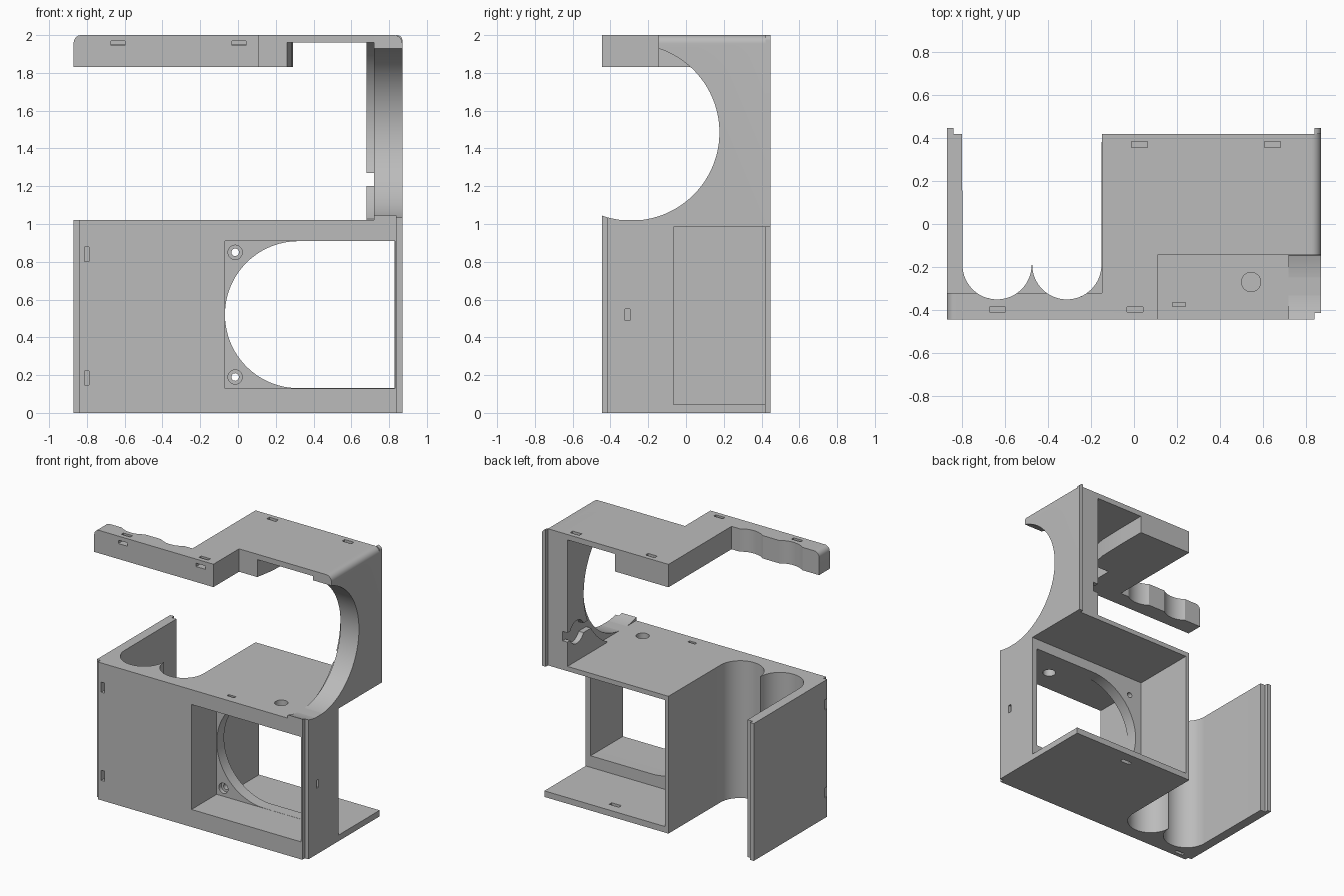
import bpy, bmesh, math

cube = bpy.data.objects.get("Cube")
if cube:
    bpy.data.objects.remove(cube)

grey = bpy.data.materials.new("plain_grey")
grey.use_nodes = True
grey.diffuse_color = (0.5, 0.5, 0.5, 1)
grey.node_tree.nodes["Principled BSDF"].inputs["Base Color"].default_value = (0.5, 0.5, 0.5, 1)

FRONT, BACK, LIP = -0.445, 0.42, 0.447
SIDE, DECK, TOP = 0.87, 1.02, 2.0


def arc(cx, cy, r, start, end, n=32):
    angles = [math.radians(start + (end - start) * i / n) for i in range(n + 1)]
    return [(cx + r * math.cos(a), cy + r * math.sin(a)) for a in angles]


def rect(a0, a1, b0, b1):
    return [(a0, b0), (a1, b0), (a1, b1), (a0, b1)]


def prism(name, profile, axis, lo, hi):
    """Extrude a closed 2D profile along one axis."""
    place = {"x": lambda a, b, h: (h, a, b),
             "y": lambda a, b, h: (a, h, b),
             "z": lambda a, b, h: (a, b, h)}[axis]
    bm = bmesh.new()
    ends = [[bm.verts.new(place(a, b, h)) for a, b in profile] for h in (lo, hi)]
    bm.faces.new(ends[0])
    bm.faces.new(ends[1])
    for i in range(len(profile)):
        j = (i + 1) % len(profile)
        bm.faces.new((ends[0][i], ends[0][j], ends[1][j], ends[1][i]))
    bmesh.ops.recalc_face_normals(bm, faces=bm.faces)
    mesh = bpy.data.meshes.new(name)
    bm.to_mesh(mesh)
    bm.free()
    mesh.materials.append(grey)
    obj = bpy.data.objects.new(name, mesh)
    bpy.context.collection.objects.link(obj)
    return obj


def box(name, x0, x1, y0, y1, z0, z1):
    return prism(name, rect(x0, x1, y0, y1), "z", z0, z1)


def slot(x, y, z, sx, sy, sz):
    return box("slot_cutter", x - sx / 2, x + sx / 2, y - sy / 2, y + sy / 2, z - sz / 2, z + sz / 2)


def round_top_edge(obj, x, radius=0.045):
    """Round the upper edges lying on the given outer side."""
    bm = bmesh.new()
    bm.from_mesh(obj.data)
    edges = [e for e in bm.edges
             if all(abs(v.co.x - x) < 0.001 and abs(v.co.z - TOP) < 0.001 for v in e.verts)]
    bmesh.ops.bevel(bm, geom=edges, offset=radius, segments=8, profile=0.5, affect="EDGES")
    bm.to_mesh(obj.data)
    bm.free()


def carve(obj, cutters):
    for c in cutters:
        c.hide_render = True
        mod = obj.modifiers.new("cut", "BOOLEAN")
        mod.operation, mod.solver, mod.object = "DIFFERENCE", "EXACT", c
    bpy.context.view_layer.update()
    graph = bpy.context.evaluated_depsgraph_get()
    mesh = bpy.data.meshes.new_from_object(obj.evaluated_get(graph))
    obj.modifiers.clear()
    obj.data = mesh
    for c in cutters:
        bpy.data.objects.remove(c)


# Lower body: front block, two round bays, left wall and divider
bays = [(-0.3125, -0.19), (-0.6375, -0.19)]
outline = [(-0.84, FRONT), (0.84, FRONT), (0.84, -0.415), (SIDE, -0.415),
           (SIDE, -0.065), (-0.12, -0.065), (-0.12, BACK), (-0.15, BACK)]
for cx, cy in bays:
    outline += arc(cx, cy, 0.161, 0, -180)
outline += [(-0.8, BACK), (-0.84, BACK), (-0.84, LIP), (-SIDE, LIP),
            (-SIDE, -0.415), (-0.84, -0.415)]
body = prism("lower_body", outline, "z", 0, DECK)

opening = arc(0.32, 0.52, 0.389, 90, 270, 48) + [(0.829, 0.131), (0.829, 0.909)]
cutters = [box("window_cutter", -0.07, 0.83, -0.6, -0.15, 0.13, 0.91),
           prism("round_cutter", opening, "y", -0.3, 0.1),
           prism("deck_hole_cutter", arc(0.545, -0.27, 0.045, 0, 345, 23), "z", 0.8, 1.2),
           slot(0.21, -0.375, DECK, 0.06, 0.02, 0.1),
           slot(-0.75, -0.4, 0, 0.07, 0.025, 0.08),
           slot(SIDE, -0.31, 0.52, 0.06, 0.025, 0.06)]
for z in (0.19, 0.85):
    cutters += [prism("screw_cutter", arc(-0.015, z, 0.02, 0, 345, 23), "y", -0.2, 0.0),
                prism("screw_head_cutter", arc(-0.015, z, 0.038, 0, 345, 23), "y", -0.2, -0.12)]
for z in (0.185, 0.84):
    cutters += [slot(-0.8, FRONT, z, 0.025, 0.1, 0.075),
                slot(-SIDE, -0.4, z, 0.1, 0.025, 0.075)]
carve(body, cutters)

# Rear box floor and deck
floor = box("box_floor", -0.12, SIDE, -0.065, BACK, 0, 0.045)
carve(floor, [slot(0.35, 0.33, 0.02, 0.08, 0.03, 0.2)])
deck = box("box_deck", -0.12, SIDE, -0.065, BACK, 0.985, DECK)

# Upper side wall with a large round bite
bite = arc(-0.29, 1.485, 0.467, 72, -109.4, 64)
wall = prism("upper_side_wall",
             [(FRONT, 1.0), (BACK, 1.0), (BACK, TOP), (-0.145, TOP)] + bite, "x", 0.72, SIDE)
round_top_edge(wall, SIDE)
carve(wall, [box("corner_cutter", 0.84, 1, -0.6, -0.415, 0.9, 1.2)])

# Inner lining of the side wall, with a cable pocket and slot
lining_arc = arc(-0.29, 1.485, 0.52, 66, -62, 48)
lining = prism("wall_lining", [(lining_arc[-1][0], DECK), (BACK, DECK), (BACK, 1.96),
                               (lining_arc[0][0], 1.96)] + lining_arc, "x", 0.68, 0.72)
carve(lining, [box("cable_cutter", 0.6, 0.8, 0.0, 0.5, 1.2, 1.27),
               prism("pocket_cutter", arc(0.31, 1.235, 0.085, 0, 350, 35), "x", 0.6, 0.8)])

# Rear locating lip
lip = box("rear_lip", 0.84, SIDE, BACK, LIP, 0.985, TOP)
round_top_edge(lip, SIDE, 0.028)

# Upper grip block with matching bays
grip_outline = [(-SIDE, FRONT), (0.11, FRONT), (0.11, -0.145), (0.26, -0.145),
                (0.285, 0.0), (0.29, 0.2), (0.29, BACK), (-0.15, BACK), (-0.15, -0.32)]
for cx, cy in bays:
    grip_outline += arc(cx, cy, 0.161, -54, -126, 16)
grip_outline += [(-SIDE, -0.32)]
grip = prism("upper_grip", grip_outline, "z", 1.83, TOP)
round_top_edge(grip, -SIDE, 0.04)
cutters = [slot(0.025, 0.37, TOP, 0.075, 0.03, 0.05)]
for x in (-0.635, 0.005):
    cutters += [slot(x, FRONT, 1.957, 0.075, 0.1, 0.025),
                slot(x, -0.398, TOP, 0.075, 0.025, 0.1)]
carve(grip, cutters)

# Thin top plate
plate = box("top_plate", 0.26, 0.8, -0.145, BACK, 1.96, TOP)
carve(plate, [slot(0.645, 0.37, TOP, 0.075, 0.03, 0.05)])

# Smooth curved faces, keep corners crisp
bpy.ops.object.select_all(action="DESELECT")
for part in (body, floor, deck, wall, lining, lip, grip, plate):
    part.select_set(True)
bpy.context.view_layer.objects.active = body
bpy.ops.object.shade_smooth_by_angle(angle=math.radians(30))
